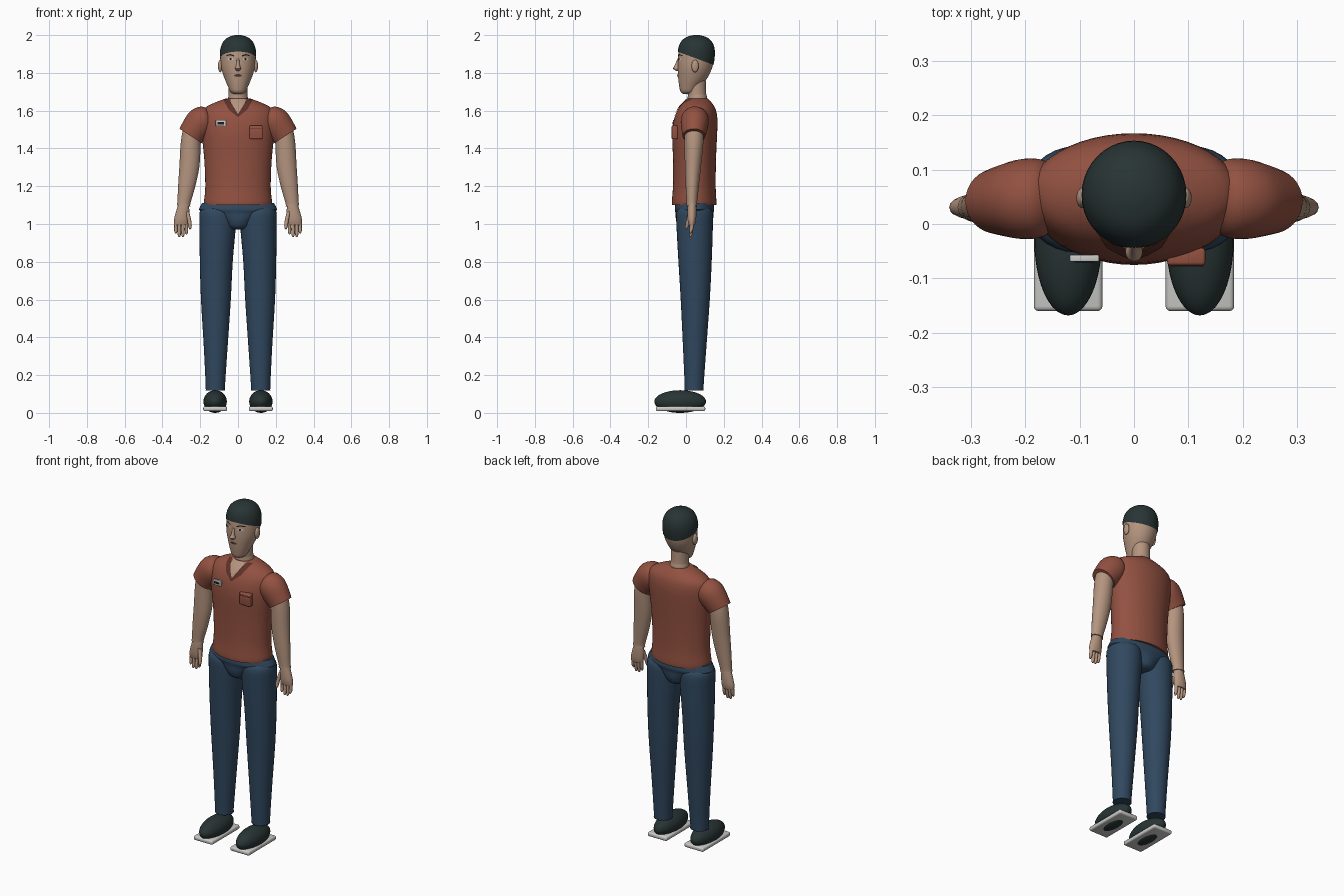
import bpy, bmesh, math
from mathutils import Vector, Matrix
from mathutils.bvhtree import BVHTree

if "Cube" in bpy.data.objects:
    bpy.data.objects.remove(bpy.data.objects["Cube"])


def material(name, r, g, b):
    m = bpy.data.materials.new(name)
    m.diffuse_color = (r, g, b, 1)
    m.use_nodes = True
    m.node_tree.nodes["Principled BSDF"].inputs["Base Color"].default_value = m.diffuse_color
    return m


SKIN = material("skin", 0.46, 0.30, 0.215)
SHIRT = material("brick red cloth", 0.29, 0.083, 0.053)
COLLAR = material("dark red cloth", 0.11, 0.032, 0.022)
DENIM = material("blue denim", 0.03, 0.065, 0.115)
DARK = material("dark green black", 0.021, 0.034, 0.034)
WHITE = material("off white", 0.6, 0.6, 0.58)
BLACK = material("black", 0.012, 0.011, 0.011)
LIPS = material("lip brown", 0.16, 0.075, 0.06)


def finish(bm, name, mat, mirror=False, recalc=True):
    if recalc:
        bmesh.ops.recalc_face_normals(bm, faces=bm.faces)
    me = bpy.data.meshes.new(name)
    bm.to_mesh(me)
    bm.free()
    ob = bpy.data.objects.new(name, me)
    bpy.context.collection.objects.link(ob)
    me.materials.append(mat)
    bpy.ops.object.select_all(action='DESELECT')
    ob.select_set(True)
    bpy.context.view_layer.objects.active = ob
    bpy.ops.object.shade_smooth_by_angle(angle=math.radians(40))
    if mirror:
        ob.modifiers.new("mirror", 'MIRROR').use_mirror_merge = False
    return ob


def smooth_rings(rings, n):
    """Catmull-Rom interpolation between rings."""
    out = []
    for i in range(len(rings) - 1):
        p = [rings[max(i - 1, 0)], rings[i], rings[i + 1], rings[min(i + 2, len(rings) - 1)]]
        for k in range(n):
            t = k / n
            out.append([0.5 * (2 * b + (c - a) * t + (2 * a - 5 * b + 4 * c - d) * t * t
                               + (3 * b - a - 3 * c + d) * t ** 3) for a, b, c, d in zip(*p)])
    return out + [list(rings[-1])]


def loft_bm(rings, seg=32, n=3, grow=0.0):
    """Rings are (x, y, z, rx, ry, tilt in degrees about y)."""
    bm = bmesh.new()
    loops = []
    for x, y, z, rx, ry, tilt in smooth_rings(rings, n):
        ct, st = math.cos(math.radians(tilt)), math.sin(math.radians(tilt))
        loop = []
        for k in range(seg):
            a = 2 * math.pi * k / seg
            u, v = (rx + grow) * math.cos(a), (ry + grow) * math.sin(a)
            loop.append(bm.verts.new((x + u * ct, y + v, z + u * st)))
        loops.append(loop)
    for a, b in zip(loops, loops[1:]):
        for k in range(seg):
            j = (k + 1) % seg
            bm.faces.new((a[k], a[j], b[j], b[k]))
    bm.faces.new(loops[0])
    bm.faces.new(loops[-1])
    return bm


def loft(name, rings, mat, seg=32, n=3, mirror=False):
    return finish(loft_bm(rings, seg, n), name, mat, mirror)


def upright(rows):
    """Rows (z, y, rx, ry) become centred rings."""
    return [(0, y, z, rx, ry, 0) for z, y, rx, ry in rows]


def box(name, loc, size, mat, bevel=0.0, mirror=False):
    bm = bmesh.new()
    bmesh.ops.create_cube(bm, size=1, matrix=Matrix.Translation(loc) @ Matrix.Diagonal((*size, 1)))
    if bevel:
        bmesh.ops.bevel(bm, geom=bm.edges[:], offset=bevel, segments=3, affect='EDGES', profile=0.5)
    return finish(bm, name, mat, mirror)


def ellipsoid(name, loc, radii, mat, mirror=False):
    bm = bmesh.new()
    m = Matrix.Translation(loc) @ Matrix.Diagonal((*radii, 1)) @ Matrix.Rotation(math.pi / 2, 4, 'X')
    bmesh.ops.create_uvsphere(bm, u_segments=32, v_segments=20, radius=1, matrix=m)
    return finish(bm, name, mat, mirror)


def decal(name, pts, mat, target, offset=0.003, mirror=False):
    """Thin patch laid on the front of a target; pts are (x, z)."""
    me = target.data
    tree = BVHTree.FromPolygons([v.co for v in me.vertices], [p.vertices[:] for p in me.polygons])
    bm = bmesh.new()
    bm.faces.new([bm.verts.new((x, -0.5, z)) for x, z in pts])
    bmesh.ops.triangulate(bm, faces=bm.faces[:])
    bmesh.ops.subdivide_edges(bm, edges=bm.edges[:], cuts=3, use_grid_fill=True)
    bm.normal_update()
    if sum(f.normal.y for f in bm.faces) > 0:
        bmesh.ops.reverse_faces(bm, faces=bm.faces[:])
    for v in bm.verts:
        hit = tree.ray_cast(v.co, Vector((0, 1, 0)))[0]
        if hit is None:
            hit = tree.find_nearest(Vector((v.co.x, 0, v.co.z)))[0]
        v.co = hit + Vector((0, -offset, 0))
    return finish(bm, name, mat, mirror, recalc=False)


def oval(x, z, rx, rz, n=14):
    return [(x + rx * math.cos(2 * math.pi * k / n), z + rz * math.sin(2 * math.pi * k / n)) for k in range(n)]


# Shirt body
torso = loft("shirt_body", upright([
    (1.10, .043, .178, .117), (1.12, .043, .18, .118), (1.2, .044, .173, .113), (1.35, .045, .179, .114),
    (1.48, .046, .193, .119), (1.56, .052, .196, .114), (1.61, .058, .18, .098),
    (1.642, .06, .125, .076), (1.664, .06, .065, .055)]), SHIRT, 48)

# Neck opening, collar, pocket and badge
decal("neck_opening", [(-.052, 1.663), (0, 1.575), (.052, 1.663)], SKIN, torso, .003)
decal("collar", [(.05, 1.664), (.078, 1.658), (.05, 1.607), (0, 1.565), (0, 1.582)], COLLAR, torso, .006, True)
box("pocket", (.096, -.06, 1.485), (.07, .032, .072), SHIRT, .006)
box("pocket_flap_edge", (.096, -.0765, 1.508), (.066, .003, .003), COLLAR)
box("badge", (-.091, -.063, 1.534), (.054, .012, .032), WHITE, .002)
box("badge_stripe", (-.091, -.0695, 1.534), (.036, .002, .012), BLACK)

# Sleeves and arms
loft("sleeve", [(.15, .047, 1.565, .045, .05, 75), (.168, .047, 1.56, .068, .07, 66),
                (.2, .046, 1.537, .08, .074, 50), (.23, .044, 1.498, .075, .067, 38),
                (.251, .042, 1.466, .07, .06, 33)], SHIRT, mirror=True)
loft("arm", [(.24, .042, 1.5, .05, .05, 25), (.25, .042, 1.43, .053, .05, 8), (.257, .037, 1.31, .053, .043, 6),
             (.272, .033, 1.2, .045, .035, 6), (.286, .031, 1.115, .035, .028, 5),
             (.288, .031, 1.095, .036, .028, 5)], SKIN, mirror=True)

# Hands
loft("palm", [(.288, .031, 1.1, .029, .023, 5), (.293, .031, 1.06, .036, .024, 5),
              (.299, .031, 1.02, .04, .022, 3), (.301, .031, .995, .037, .016, 0)], SKIN, 20, mirror=True)
for i, (x, tip) in enumerate([(.272, .945), (.291, .932), (.31, .932), (.328, .95)]):
    loft(f"finger_{i + 1}", [(x, .031, 1.01, .009, .011, 0), (x + .001, .029, .975, .009, .01, 0),
                             (x + .001, .025, tip + .01, .008, .008, 0),
                             (x + .001, .023, tip, .003, .003, 0)], SKIN, 12, mirror=True)
loft("thumb", [(.268, .022, 1.065, .011, .012, 20), (.258, .012, 1.02, .011, .012, 10),
               (.254, .004, .985, .009, .009, 0), (.254, .002, .972, .003, .003, 0)], SKIN, 12, mirror=True)

# Trousers
loft("trouser_hips", upright([
    (.972, .045, .045, .06), (.985, .045, .07, .085), (1.02, .045, .1, .098), (1.055, .045, .16, .1),
    (1.072, .045, .203, .104), (1.085, .045, .204, .104), (1.112, .045, .19, .1)]), DENIM, 40)
loft("trouser_leg", [(.105, .045, 1.085, .085, .08, 0), (.106, .045, 1.06, .098, .096, 0),
                     (.108, .046, .98, .096, .096, 0), (.115, .048, .8, .087, .088, 0),
                     (.117, .049, .6, .079, .077, 0), (.118, .046, .35, .063, .062, 0),
                     (.12, .043, .14, .051, .05, 0), (.12, .043, .122, .052, .051, 0)], DENIM, mirror=True)

# Shoes and soles
ellipsoid("shoe", (.121, -.031, .06), (.062, .137, .06), DARK, True)
box("sole", (.121, -.029, .022), (.126, .262, .025), WHITE, .009, True)

# Neck and head
loft("neck", upright([(1.6, .06, .058, .056), (1.67, .06, .052, .051), (1.69, .058, .049, .049),
                      (1.76, .056, .05, .05)]), SKIN)
head_rings = upright([
    (1.688, .012, .02, .025), (1.70, .012, .04, .041), (1.73, .02, .054, .056), (1.77, .035, .071, .076),
    (1.82, .046, .087, .09), (1.87, .052, .092, .095), (1.92, .055, .09, .093),
    (1.96, .055, .075, .079), (1.985, .055, .047, .05), (1.996, .055, .012, .012)])
head = loft("head", head_rings, SKIN, 40)
loft("nose", upright([(1.875, -.04, .006, .005), (1.84, -.048, .01, .012), (1.823, -.051, .016, .018),
                      (1.811, -.044, .008, .008)]), SKIN, 16)
ellipsoid("ear", (.094, .048, 1.836), (.012, .019, .033), SKIN, True)

# Hair cap, trimmed along a line sloping down to the back
bm = loft_bm(head_rings, 40, 3, .004)
for v in bm.verts:
    v.co.z += .004
bmesh.ops.bisect_plane(bm, geom=bm.verts[:] + bm.edges[:] + bm.faces[:], plane_co=(0, -.045, 1.913),
                       plane_no=(0, .37, 1), clear_inner=True)
finish(bm, "hair", DARK)

# Painted face
decal("eye", oval(.04, 1.873, .015, .007), WHITE, head, .002, True)
decal("pupil", oval(.039, 1.873, .006, .0065), BLACK, head, .004, True)
decal("eyebrow", [(.02, 1.886), (.04, 1.893), (.062, 1.889), (.062, 1.894), (.04, 1.9), (.02, 1.893)],
      BLACK, head, .003, True)
decal("lips", oval(0, 1.786, .022, .008), LIPS, head, .002)
decal("mouth_line", oval(0, 1.788, .017, .0025), BLACK, head, .004)
